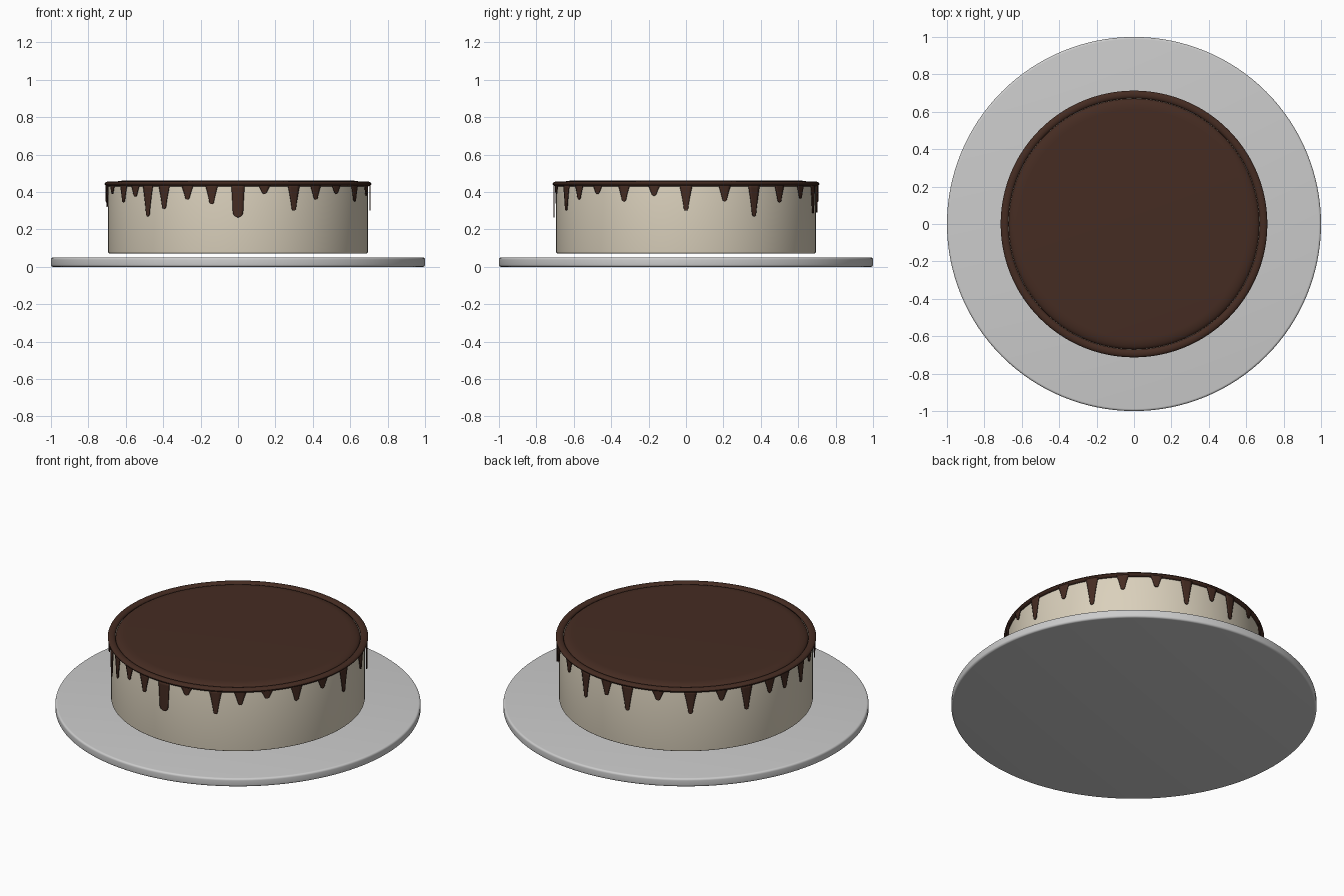
import bpy, bmesh, math

if "Cube" in bpy.data.objects:
    bpy.data.objects.remove(bpy.data.objects["Cube"])


def material(name, color):
    m = bpy.data.materials.new(name)
    m.diffuse_color = (*color, 1)
    m.use_nodes = True
    m.node_tree.nodes["Principled BSDF"].inputs["Base Color"].default_value = m.diffuse_color
    return m


chocolate = material("chocolate", (0.06, 0.025, 0.016))
cream = material("cream", (0.70, 0.63, 0.50))


def finish(bm, name, mat=None):
    mesh = bpy.data.meshes.new(name)
    bm.to_mesh(mesh)
    bm.free()
    ob = bpy.data.objects.new(name, mesh)
    bpy.context.collection.objects.link(ob)
    if mat:
        mesh.materials.append(mat)
    bpy.ops.object.select_all(action='DESELECT')
    ob.select_set(True)
    bpy.context.view_layer.objects.active = ob
    bpy.ops.object.shade_smooth_by_angle(angle=math.radians(35))
    return ob


def lathe(name, profile, mat=None, closed=False, sides=128):
    """Spin (radius, z) points about the z axis."""
    bm = bmesh.new()
    pts = [bm.verts.new((r, 0, z)) for r, z in profile]
    edges = [bm.edges.new(p) for p in zip(pts, pts[1:])]
    if closed:
        edges.append(bm.edges.new((pts[-1], pts[0])))
    bmesh.ops.spin(bm, geom=pts + edges, axis=(0, 0, 1), cent=(0, 0, 0),
                   angle=2 * math.pi, steps=sides)
    bmesh.ops.remove_doubles(bm, verts=bm.verts, dist=1e-5)
    bmesh.ops.recalc_face_normals(bm, faces=bm.faces)
    return finish(bm, name, mat)


def rounded_disc(name, radius, z0, z1, bevel, mat=None):
    arc = [math.radians(a) for a in range(0, 91, 18)]
    low = [(radius - bevel + bevel * math.sin(a), z0 + bevel - bevel * math.cos(a)) for a in arc]
    high = [(radius - bevel + bevel * math.cos(a), z1 - bevel + bevel * math.sin(a)) for a in arc]
    return lathe(name, [(0, z0)] + low + high + [(0, z1)], mat)


# Plate and cake body (the cake sits just clear of the plate)
rounded_disc("plate", 1.0, 0.0, 0.05, 0.012)
rounded_disc("cake_body", 0.695, 0.072, 0.435, 0.008, cream)

# Chocolate top with a soft rounded shoulder
shoulder = [(0.61 + 0.06 * math.sin(math.radians(a)),
             0.436 + 0.025 * math.cos(math.radians(a))) for a in range(0, 91, 10)]
lathe("glaze_top", [(0, 0.461)] + shoulder + [(0, 0.436)], chocolate)

# Chocolate rim, a slightly flattened ring
rim = [(0.692 + 0.021 * math.cos(math.tau * i / 14),
        0.443 + 0.013 * math.sin(math.tau * i / 14)) for i in range(14)]
lathe("glaze_rim", rim, chocolate, closed=True)

# Drips: angle from the front in degrees, height of the tip
drips = [(11.5, .39), (25, .30), (36, .36), (48, .39), (62, .35), (76, .38),
         (90, .30), (107, .35), (121, .27), (135, .345), (150, .365), (164, .285),
         (177, .35), (188, .29), (202.5, .38), (217, .305), (231, .375), (243, .295),
         (255.5, .355), (265, .345), (278, .32), (288, .39), (300, .345), (309, .375),
         (317, .27), (326, .31), (337.5, .36), (348.5, .335)]


def drip(bm, degrees, tip, top_width, tip_width):
    """Thin tongue wrapped on the cake side, tapering to a rounded tip."""
    rows, cols, top, radius = 14, 4, 0.44, 0.709
    grid = []
    for i in range(rows + 1):
        t = math.sin(i / rows * math.pi / 2)
        half = tip_width + (top_width - tip_width) * (1 - t) ** 1.3
        d = (top - tip) * (1 - t)
        if d < tip_width:
            half *= math.sqrt(max(0.02, 1 - (1 - d / tip_width) ** 2))
        row = []
        for j in range(cols + 1):
            a = math.radians(degrees) + half * (2 * j / cols - 1) / radius
            row.append(bm.verts.new((radius * math.sin(a), -radius * math.cos(a), top - (top - tip) * t)))
        grid.append(row)
    for a, b in zip(grid, grid[1:]):
        for j in range(cols):
            bm.faces.new((a[j], b[j], b[j + 1], a[j + 1]))


bm = bmesh.new()
drip(bm, 0, 0.265, 0.036, 0.027)
for degrees, tip in drips:
    drip(bm, degrees, tip, 0.036, 0.011)
ob = finish(bm, "glaze_drips", chocolate)
solid = ob.modifiers.new("thickness", 'SOLIDIFY')
solid.thickness = 0.005
solid.offset = -1
